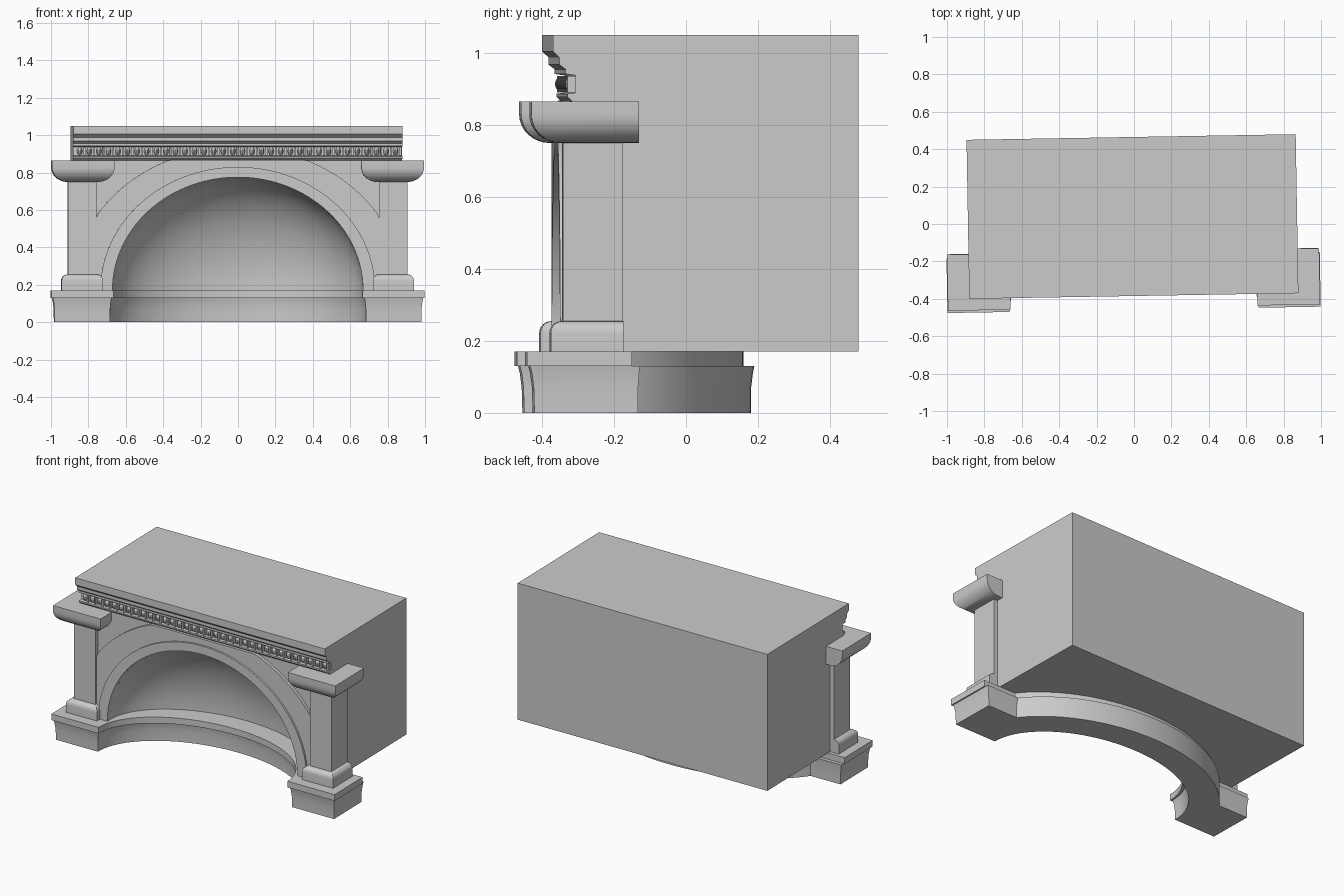
import bpy, bmesh, math
from math import sin, cos, pi

if "Cube" in bpy.data.objects:
    bpy.data.objects.remove(bpy.data.objects["Cube"], do_unlink=True)

stone = bpy.data.materials.new("grey_stone")
stone.use_nodes = True
GREY = (0.6, 0.6, 0.6, 1)
stone.diffuse_color = GREY
stone.node_tree.nodes["Principled BSDF"].inputs["Base Color"].default_value = GREY

TURN, SHIFT = 0.0171, -0.0075      # the whole bay is turned slightly
FLOOR = 0.17                       # top of the plinth
WALL = -0.33                       # plane of the front wall
ARCH = (0.67, 0.605)               # half width and rise of the opening


def finish(name, bm, smooth=True):
    bmesh.ops.recalc_face_normals(bm, faces=bm.faces[:])
    mesh = bpy.data.meshes.new(name)
    bm.to_mesh(mesh)
    bm.free()
    mesh.materials.append(stone)
    ob = bpy.data.objects.new(name, mesh)
    bpy.context.collection.objects.link(ob)
    ob.rotation_euler.z = TURN
    ob.location.x = SHIFT
    if smooth:
        shade(ob)
    return ob


def shade(ob):
    bpy.ops.object.select_all(action="DESELECT")
    ob.select_set(True)
    bpy.context.view_layer.objects.active = ob
    bpy.ops.object.shade_smooth_by_angle(angle=math.radians(30))


def loft(name, rings, smooth=True):
    """Skin equal-length rings of 3D points and cap both ends."""
    bm = bmesh.new()
    loops = [[bm.verts.new(p) for p in ring] for ring in rings]
    for a, b in zip(loops, loops[1:]):
        for i in range(len(a)):
            j = (i + 1) % len(a)
            bm.faces.new((a[i], a[j], b[j], b[i]))
    bm.faces.new(loops[0])
    bm.faces.new(loops[-1])
    return finish(name, bm, smooth)


def rect(side, x0, x1, y0, y1, z):
    return [(side * x, y, z) for x, y in ((x0, y0), (x1, y0), (x1, y1), (x0, y1))]


# Main block with the cornice moulding in its side profile
profile = [(0.465, 1.05), (0.465, FLOOR), (WALL, FLOOR), (WALL, 0.865),
           (-0.345, 0.878), (-0.345, 0.887), (-0.322, 0.89), (-0.322, 0.938),
           (-0.35, 0.942), (-0.35, 0.955), (-0.367, 0.968), (-0.367, 0.988),
           (-0.385, 1.005), (-0.385, 1.05)]
block = loft("main_block", [[(x, y, z) for y, z in profile] for x in (-0.88, 0.88)], False)

# Niche hollow cut from the block
bm = bmesh.new()
bmesh.ops.create_uvsphere(bm, u_segments=72, v_segments=48, radius=1)
for v in bm.verts:
    v.co = (v.co.x * ARCH[0], WALL + v.co.y * 0.43, FLOOR + v.co.z * ARCH[1])
cutter = finish("niche_cutter", bm, False)
cutter.hide_render = True
bpy.context.view_layer.objects.active = block
cut = block.modifiers.new("niche", "BOOLEAN")
cut.operation = "DIFFERENCE"
cut.solver = "EXACT"
cut.object = cutter
bpy.ops.object.modifier_apply(modifier=cut.name)
bpy.data.objects.remove(cutter, do_unlink=True)
shade(block)


# Arch surround and raised archivolt
def arch_band(name, rx, rz, front, n=72):
    rings = []
    for i in range(n + 1):
        c, s = cos(pi * i / n), sin(pi * i / n)
        xi, zi = ARCH[0] * c, FLOOR + ARCH[1] * s
        xo = max(-0.757, min(0.757, rx * c))
        zo = min(0.868, FLOOR + rz * s)
        rings.append([(xi, front, zi), (xo, front, zo),
                      (xo, WALL + 0.003, zo), (xi, WALL + 0.003, zi)])
    return loft(name, rings)


arch_band("arch_surround", 0.885, 0.766, -0.35)
arch_band("archivolt", 0.735, 0.66, -0.362)


# Curved plinth with a pedestal at each end
def plinth_outline(z, inner, front, apex_in, outer, back, apex_out, n=48):
    pts = [(-inner * cos(pi * i / n), front + (apex_in - front) * sin(pi * i / n), z)
           for i in range(n + 1)]
    rise = apex_out - front
    start = math.asin((back - front) / rise)
    pts += [(outer, front, z), (outer, back, z)]
    for i in range(n + 1):
        t = start + (pi - 2 * start) * i / n
        pts.append((0.87 * cos(t), front + rise * sin(t), z))
    return pts + [(-outer, back, z), (-outer, front, z)]


loft("plinth", [
    plinth_outline(0, 0.685, -0.438, 0.01, 0.98, -0.15, 0.18),
    plinth_outline(0.07, 0.684, -0.44, 0.01, 0.981, -0.15, 0.181),
    plinth_outline(0.11, 0.68, -0.445, 0.005, 0.986, -0.147, 0.186),
    plinth_outline(0.13, 0.676, -0.45, 0.0, 0.99, -0.145, 0.19)])
loft("plinth_slab", [plinth_outline(z, 0.665, -0.459, -0.03, 0.998, -0.167, 0.16)
                     for z in (0.13, FLOOR)])

# Pillars with moulded bases and capitals
for label, side in (("left", 1), ("right", -1)):
    loft(label + "_pillar", [rect(side, 0.755, 0.907, -0.358, -0.19, z)
                             for z in (0.2, 0.8)])

    base = [rect(side, 0.722, 0.942, -0.392, -0.19, FLOOR),
            rect(side, 0.722, 0.942, -0.392, -0.19, 0.222)]
    for i in range(1, 7):
        k = 0.033 * (1 - cos(pi / 2 * i / 6))
        z = 0.222 + 0.033 * sin(pi / 2 * i / 6)
        base.append(rect(side, 0.722 + k, 0.942 - k, -0.392 + k, -0.19, z))
    loft(label + "_pillar_base", base)

    cap = []
    for i in range(9):
        s, c = sin(pi / 2 * i / 8), 1 - cos(pi / 2 * i / 8)
        cap.append(rect(side, 0.745 - 0.085 * s, 0.91 + 0.085 * s,
                        -0.362 - 0.085 * s, -0.147, 0.75 + 0.08 * c))
    cap.append(rect(side, 0.66, 0.995, -0.447, -0.147, 0.865))
    loft(label + "_capital", cap)

# Row of eggs and darts under the cornice
bm = bmesh.new()
COUNT = 34
pitch = 1.74 / COUNT
for i in range(COUNT):
    x = -0.87 + pitch * (i + 0.5)
    egg = bmesh.ops.create_uvsphere(bm, u_segments=12, v_segments=8, radius=1)
    for v in egg["verts"]:
        v.co = (x + v.co.x * 0.014, -0.328 + v.co.y * 0.022, 0.914 + v.co.z * 0.023)
    dart = bmesh.ops.create_cube(bm, size=1)
    for v in dart["verts"]:
        v.co = (x + pitch / 2 + v.co.x * 0.01, -0.33 + v.co.y * 0.03, 0.914 + v.co.z * 0.046)
finish("egg_and_dart_row", bm)
